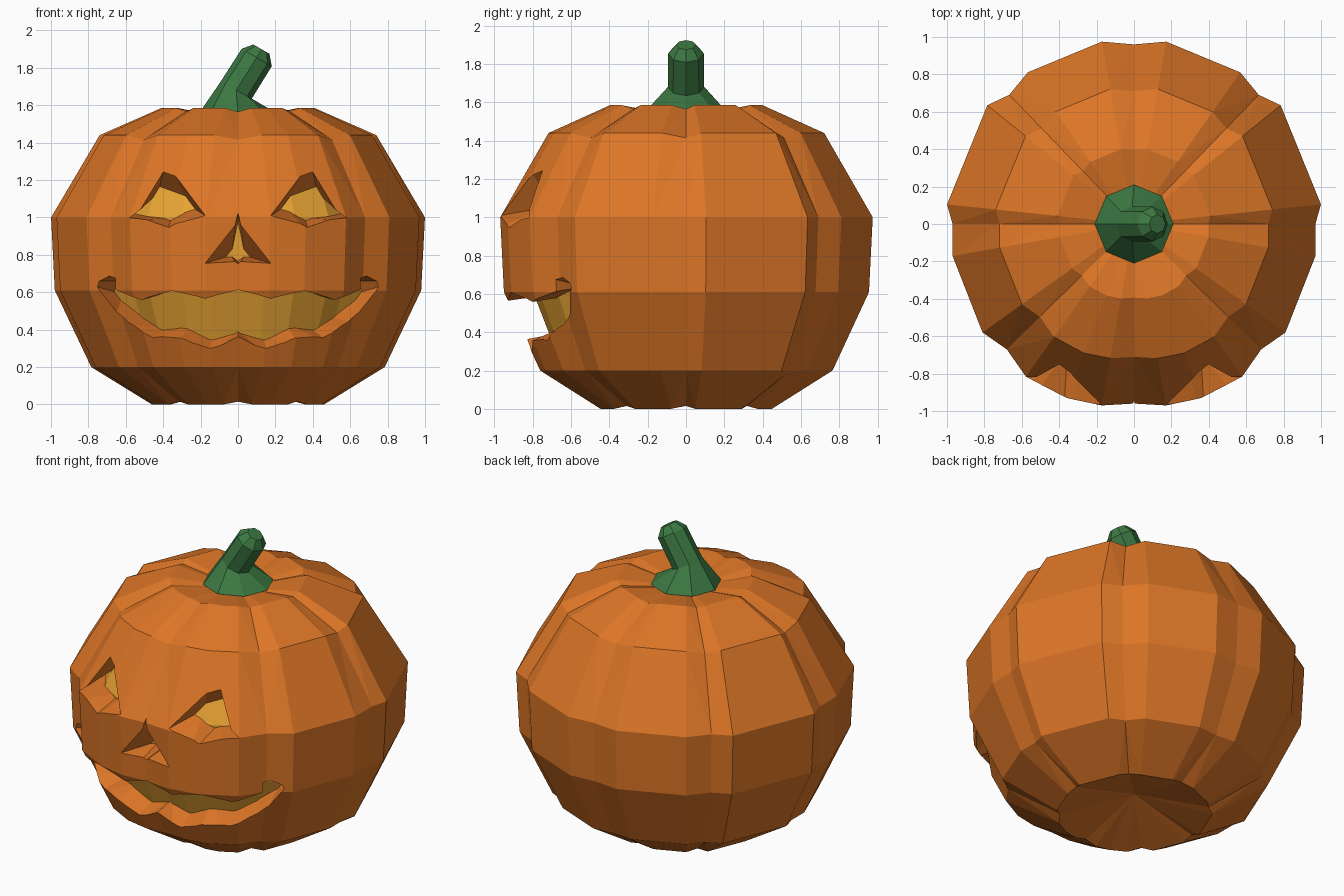
import bpy, bmesh, math
from mathutils import Vector

if "Cube" in bpy.data.objects:
    bpy.data.objects.remove(bpy.data.objects["Cube"])


def material(name, rgb):
    m = bpy.data.materials.new(name)
    m.diffuse_color = (*rgb, 1)
    m.use_nodes = True
    m.node_tree.nodes["Principled BSDF"].inputs["Base Color"].default_value = m.diffuse_color
    return m


ORANGE = material("pumpkin_orange", (0.72, 0.18, 0.02))
YELLOW = material("glow_yellow", (0.85, 0.39, 0.035))
GREEN = material("stem_green", (0.045, 0.19, 0.055))


def make(name, bm, mats):
    bmesh.ops.recalc_face_normals(bm, faces=bm.faces)
    me = bpy.data.meshes.new(name)
    bm.to_mesh(me)
    bm.free()
    for m in mats:
        me.materials.append(m)
    ob = bpy.data.objects.new(name, me)
    bpy.context.collection.objects.link(ob)
    return ob


def skin(bm, rings):
    """Join consecutive rings of verts with quads."""
    for a, b in zip(rings, rings[1:]):
        n = len(a)
        for i in range(n):
            j = (i + 1) % n
            bm.faces.new((a[i], a[j], b[j], b[i]))


# Ribbed outline: (angle, radius, is groove) for the right half, mirrored to the left
HALF = [(-90, .96, 1), (-80, .985, 0), (-68.8, 1.0, 0), (-54.7, 1.0, 0), (-44.6, .955, 1),
        (-35.6, .996, 0), (-10, .985, 0), (0, .97, 1), (6, 1.005, 0), (39, 1.009, 0),
        (46, .96, 1), (55, .99, 0), (80, .99, 0), (90, .96, 1)]
OUTLINE = HALF + [(180 - a, r, g) for a, r, g in HALF[-2:0:-1]]
# Vertical profile: (radius factor, z, groove z offset)
PROFILE = [(.46, 0, .015), (.785, .2, 0), (.98, .61, 0), (1.0, 1.0, 0),
           (.74, 1.44, -.025), (.41, 1.585, -.02)]


def gourd(name, scale, mat_index):
    bm = bmesh.new()
    rings = []
    for f, z, dz in PROFILE:
        ring = []
        for a, r, g in OUTLINE:
            t, rr = math.radians(a), r * f * scale
            ring.append(bm.verts.new((rr * math.cos(t), rr * math.sin(t), z + dz * g)))
        rings.append(ring)
    skin(bm, rings)
    # dimpled bottom and top
    for ring, z in ((rings[0], .13), (rings[-1], 1.52)):
        c = bm.verts.new((0, 0, z))
        for i in range(len(ring)):
            bm.faces.new((ring[i], ring[(i + 1) % len(ring)], c))
    bmesh.ops.triangulate(bm, faces=bm.faces)
    for f in bm.faces:
        f.material_index = mat_index
    return make(name, bm, (ORANGE, YELLOW))


def on_surface(x, z, scale):
    """Point on the front of the body at x, z."""
    r = PROFILE[0][0]
    for (f0, z0, _), (f1, z1, _) in zip(PROFILE, PROFILE[1:]):
        if z0 <= z <= z1:
            r = f0 + (f1 - f0) * (z - z0) / (z1 - z0)
    r *= .985 * scale
    return Vector((x, -math.sqrt(max(.02, r * r - x * x)), z))


CORE = .84


def carve(bm, top, bottom):
    """Tapered cutter from columns of (outer x, outer z, inner x, inner z)."""
    def verts(row, k):
        out = []
        for xo, zo, xi, zi in row:
            o, i = on_surface(xo, zo, 1), on_surface(xi, zi, CORE)
            out.append(bm.verts.new(o + (i - o) * k))
        return out
    to, bo, td, bd = verts(top, -.9), verts(bottom, -.9), verts(top, 1.4), verts(bottom, 1.4)
    loops = list(zip(to, bo, bd, td))
    skin(bm, loops)
    bm.faces.new(loops[0])
    bm.faces.new(loops[-1])


def flip(row):
    return [(-a, b, -c, d) for a, b, c, d in reversed(row)]


# Face cutters: eyes, nose, mouth
bm = bmesh.new()
e_in, e_out = (.175, 1.01, .23, 1.045), (.58, 1.0, .572, 1.02)
eye_top = [e_in, (.4, 1.24, .42, 1.16), e_out]
eye_bot = [e_in, (.37, .95, .36, .985), e_out]
carve(bm, eye_top, eye_bot)
carve(bm, flip(eye_top), flip(eye_bot))

n_side = (.175, .755, .075, .785)
carve(bm, flip([n_side]) + [(0, 1.03, 0, .985)] + [n_side],
      flip([n_side]) + [(0, .75, 0, .765)] + [n_side])

m_top = [(0, .61, 0, .63), (.175, .565, .15, .585), (.35, .61, .30, .63),
         (.51, .56, .44, .58), (.67, .61, .57, .63), (.70, .69, .63, .67)]
m_bot = [(0, .36, 0, .385), (.15, .30, .14, .345), (.30, .36, .27, .41),
         (.45, .36, .40, .40), (.60, .44, .52, .46), (.755, .63, .655, .60)]
carve(bm, flip(m_top[1:]) + m_top, flip(m_bot[1:]) + m_bot)
bmesh.ops.remove_doubles(bm, verts=bm.verts, dist=1e-4)
bmesh.ops.triangulate(bm, faces=bm.faces)
cutter = make("face_cutter", bm, (ORANGE, YELLOW))

body = gourd("pumpkin_body", 1, 0)
core = gourd("glow_core", CORE, 1)


def subtract(ob, tool):
    mod = ob.modifiers.new("cut", 'BOOLEAN')
    mod.operation, mod.solver, mod.object = 'DIFFERENCE', 'EXACT', tool
    tool.hide_render = True
    bpy.context.view_layer.update()
    dg = bpy.context.evaluated_depsgraph_get()
    me = bpy.data.meshes.new_from_object(ob.evaluated_get(dg))
    ob.modifiers.clear()
    ob.data = me
    bpy.data.objects.remove(tool)


# The recesses stop at the glowing core, which colours their back faces
subtract(cutter, core)
subtract(body, cutter)

# Stem: flared base, leaning shaft, blunt tip: (x, z, radius, tilt)
bm = bmesh.new()
rings = []
for x, z, r, tilt in ((0, 1.555, .21, 0), (-.01, 1.68, .095, 28),
                      (.10, 1.855, .093, 30), (.125, 1.90, .05, 30)):
    t = math.radians(tilt)
    ring = []
    for k in range(8):
        a = k * math.pi / 4
        u = r * math.cos(a)
        ring.append(bm.verts.new((x + u * math.cos(t), r * math.sin(a), z - u * math.sin(t))))
    rings.append(ring)
skin(bm, rings)
bm.faces.new(rings[0])
bm.faces.new(rings[-1])
make("stem", bm, (GREEN,))
